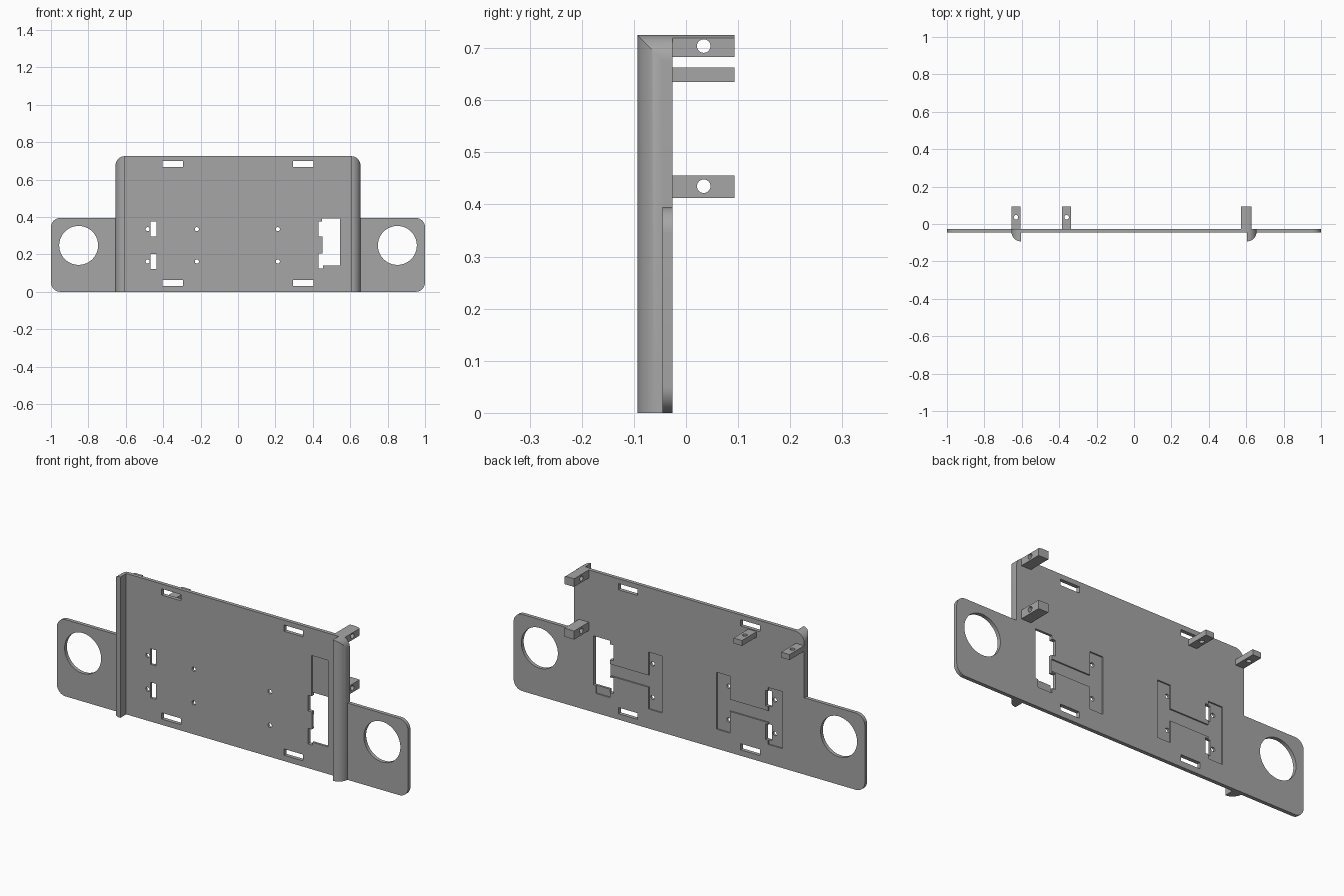
import bpy, bmesh, math
from mathutils import Vector

if "Cube" in bpy.data.objects:
    bpy.data.objects.remove(bpy.data.objects["Cube"], do_unlink=True)

FRONT, BACK = -0.045, -0.026   # panel faces
TOP, WING_TOP = 0.725, 0.395
BODY, R = 0.655, 0.05          # half width of the body, corner radius
POCKET = 0.007

grey = bpy.data.materials.new("plain grey")
grey.use_nodes = True
colour = (0.38, 0.38, 0.38, 1)
grey.diffuse_color = colour
grey.node_tree.nodes["Principled BSDF"].inputs["Base Color"].default_value = colour


def prism(name, points, start, end, axis="y"):
    """Extrude a 2D outline along one axis."""
    place = {"x": lambda a, b, c: (c, a, b),
             "y": lambda a, b, c: (a, c, b),
             "z": lambda a, b, c: (a, b, c)}[axis]
    bm = bmesh.new()
    face = bm.faces.new([bm.verts.new(place(a, b, start)) for a, b in points])
    new = bmesh.ops.extrude_face_region(bm, geom=[face])["geom"]
    shift = Vector(place(0, 0, end - start))
    bmesh.ops.translate(bm, vec=shift, verts=[v for v in new if isinstance(v, bmesh.types.BMVert)])
    bmesh.ops.recalc_face_normals(bm, faces=bm.faces)
    mesh = bpy.data.meshes.new(name)
    bm.to_mesh(mesh)
    bm.free()
    mesh.materials.append(grey)
    ob = bpy.data.objects.new(name, mesh)
    bpy.context.collection.objects.link(ob)
    return ob


def rect(x0, x1, z0, z1):
    return [(x0, z0), (x1, z0), (x1, z1), (x0, z1)]


def arc(cx, cz, r, a0, a1, n=12):
    angles = [math.radians(a0 + (a1 - a0) * i / n) for i in range(n + 1)]
    return [(cx + r * math.cos(a), cz + r * math.sin(a)) for a in angles]


def circle(cx, cz, r, n=32):
    return arc(cx, cz, r, 0, 360, n)[:-1]


def combine(ob, cutter, operation="DIFFERENCE"):
    mod = ob.modifiers.new("cut", "BOOLEAN")
    mod.operation, mod.solver, mod.object = operation, "EXACT", cutter
    bpy.context.view_layer.objects.active = ob
    bpy.ops.object.modifier_apply(modifier=mod.name)
    bpy.data.objects.remove(cutter, do_unlink=True)


def smooth(ob):
    bpy.ops.object.select_all(action="DESELECT")
    ob.select_set(True)
    bpy.context.view_layer.objects.active = ob
    bpy.ops.object.shade_smooth_by_angle(angle=math.radians(30))


def body_outline():
    right = arc(BODY - R, TOP - R, R, 0, 90)
    return [(-BODY, 0), (BODY, 0)] + right + [(-x, z) for x, z in reversed(right)]


# Panel with two lower wings
half = (arc(1 - R, R, R, -90, 0) + arc(1 - R, WING_TOP - R, R, 0, 90)
        + [(BODY, WING_TOP)] + arc(BODY - R, TOP - R, R, 0, 90))
panel = prism("panel", half + [(-x, z) for x, z in reversed(half)], FRONT, BACK)


def through(points):
    combine(panel, prism("cutter", points, -0.2, 0.2))


def back_pocket(points):
    combine(panel, prism("cutter", points, BACK - POCKET, 0.1))


# H-shaped pockets on the back
for s in (-1, 1):
    h = [(0.156, 0.1), (0.232, 0.1), (0.232, 0.212), (0.45, 0.212), (0.45, 0.1), (0.532, 0.1)]
    h += [(0.532, 0.393), (0.45, 0.393), (0.45, 0.273), (0.232, 0.273), (0.232, 0.393), (0.156, 0.393)]
    back_pocket([(s * x, z) for x, z in h])

# Shallow pocket on the front, above the window
combine(panel, prism("cutter", rect(0.45, 0.545, 0.3, 0.585), -0.2, FRONT + POCKET))

# Notched window
through([(0.43, 0.125), (0.455, 0.125), (0.455, 0.14), (0.545, 0.14), (0.545, 0.393),
         (0.45, 0.393), (0.45, 0.375), (0.43, 0.375), (0.43, 0.295), (0.452, 0.295),
         (0.452, 0.205), (0.43, 0.205)])

# Strap slots, large round holes, small slots and screw holes
for s in (-1, 1):
    through(circle(s * 0.852, 0.248, 0.104, 64))
    for z in (0.046, 0.684):
        through(rect(s * 0.348 - 0.055, s * 0.348 + 0.055, z - 0.016, z + 0.016))
for z in (0.162, 0.335):
    through(rect(-0.467, -0.435, z - 0.04, z + 0.04))
    for x in (-0.483, -0.22, 0.213):
        through(circle(x, z, 0.011, 20))
smooth(panel)

# Quarter-round side rims, trimmed to the rounded top corners
for s, side in ((-1, "right"), (1, "left")):
    profile = [(BODY - R, FRONT + 0.002)] + arc(BODY - R, FRONT + 0.002, R, 0, -90, 16)
    rim = prism(side + "_rim", [(s * x, y) for x, y in profile], 0, TOP, "z")
    combine(rim, prism("cutter", body_outline(), -0.3, 0.3), "INTERSECT")
    smooth(rim)

# Rear lugs drilled sideways
for name, z0, z1, hole in (("upper", 0.683, TOP, 0.704), ("lower", 0.412, 0.456, 0.435)):
    lug = prism(name + "_side_lug", rect(0.572, 0.628, z0, z1), BACK, 0.093)
    combine(lug, prism("cutter", circle(0.034, hole, 0.013), 0.5, 0.7, "x"))
    combine(lug, prism("cutter", body_outline(), -0.3, 0.3), "INTERSECT")
    smooth(lug)

# Rear lugs drilled vertically
for name, x in (("outer", -0.631), ("inner", -0.36)):
    lug = prism(name + "_flat_lug", rect(x - 0.024, x + 0.024, 0.635, 0.663), BACK, 0.093)
    combine(lug, prism("cutter", circle(x, 0.036, 0.012), 0.5, 0.8, "z"))
    smooth(lug)
